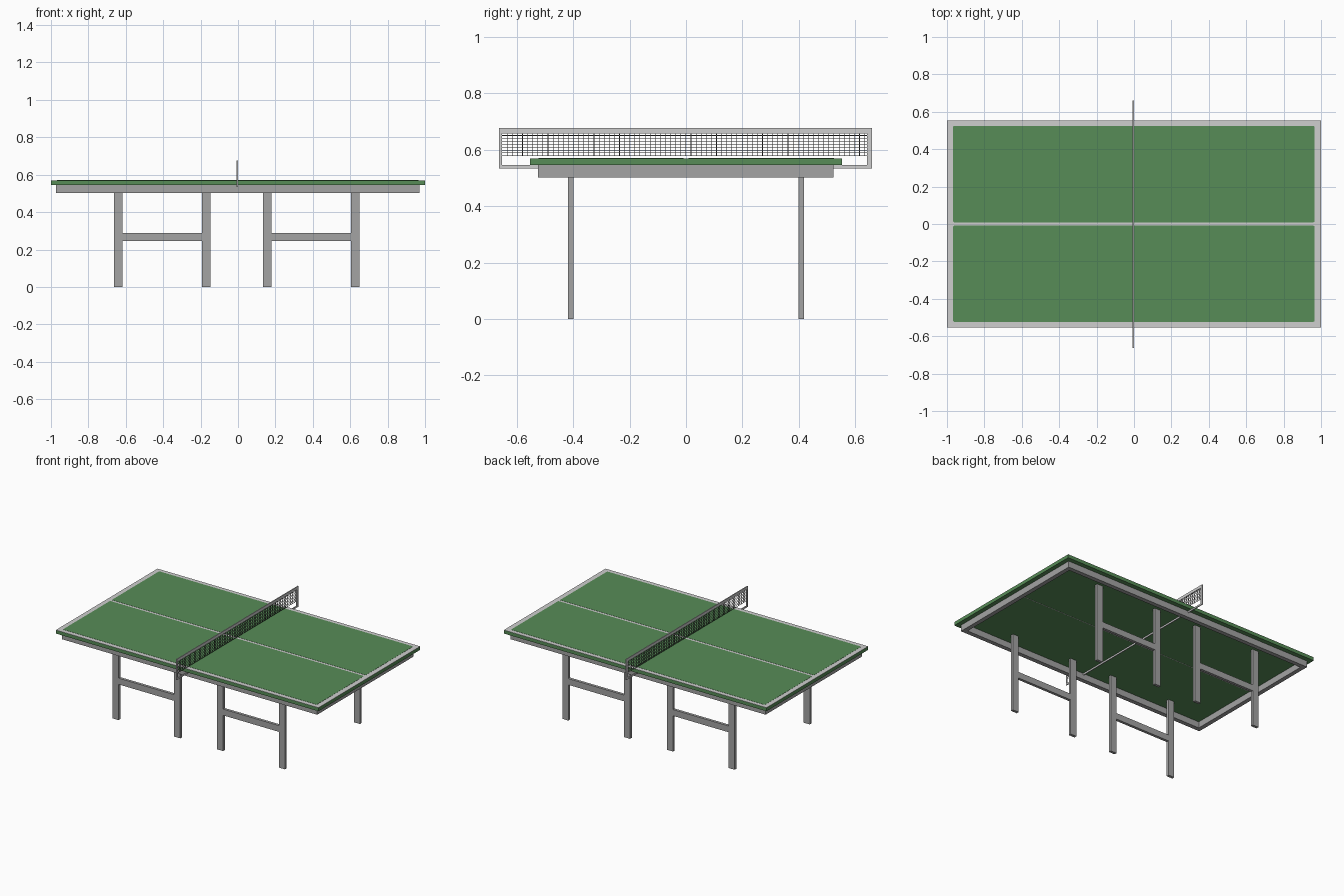
import bpy, bmesh

if "Cube" in bpy.data.objects:
    bpy.data.objects.remove(bpy.data.objects["Cube"])


def material(name, r, g, b):
    m = bpy.data.materials.new(name)
    m.diffuse_color = (r, g, b, 1)
    m.use_nodes = True
    m.node_tree.nodes["Principled BSDF"].inputs["Base Color"].default_value = m.diffuse_color
    return m


GREEN = material("table green", 0.095, 0.265, 0.095)
LINE = material("light grey", 0.62, 0.62, 0.62)
METAL = material("frame grey", 0.37, 0.37, 0.37)
WIRE = material("net dark grey", 0.06, 0.06, 0.06)


def boxes(name, mat, items, bevel=0.0):
    """One object from boxes given as (x0, x1, y0, y1, z0, z1)."""
    bm = bmesh.new()
    for x0, x1, y0, y1, z0, z1 in items:
        vs = bmesh.ops.create_cube(bm, size=1)["verts"]
        for v in vs:
            v.co.x = x1 if v.co.x > 0 else x0
            v.co.y = y1 if v.co.y > 0 else y0
            v.co.z = z1 if v.co.z > 0 else z0
    if bevel:
        upright = [e for e in bm.edges
                   if abs(e.verts[0].co.z - e.verts[1].co.z) > 1e-5]
        bmesh.ops.bevel(bm, geom=upright, offset=bevel, segments=3,
                        profile=0.5, affect='EDGES')
    me = bpy.data.meshes.new(name)
    bm.to_mesh(me)
    bm.free()
    me.materials.append(mat)
    ob = bpy.data.objects.new(name, me)
    bpy.context.collection.objects.link(ob)
    return ob


def ring(a0, a1, b0, b1, ta0, ta1, tb0, tb1):
    """Four rectangles around a frame; walls have their own thickness."""
    return [(a0, a1, b0, b0 + tb0), (a0, a1, b1 - tb1, b1),
            (a0, a0 + ta0, b0 + tb0, b1 - tb1),
            (a1 - ta1, a1, b0 + tb0, b1 - tb1)]


# Table top: green slab, light line layer, two green playing fields
boxes("table_top", GREEN, [(-1, 1, -0.553, 0.553, 0.545, 0.568)])
boxes("boundary_lines", LINE, [(-1, 1, -0.553, 0.553, 0.568, 0.5695)])
boxes("playing_fields", GREEN,
      [(-0.968, 0.966, 0.009, 0.525, 0.5695, 0.5705),
       (-0.968, 0.966, -0.523, -0.009, 0.5695, 0.5705)], bevel=0.008)
boxes("underside_seam", LINE, [(-0.93, 0.93, -0.002, 0.002, 0.544, 0.545)])

# Apron frame under the top
t = 0.03
boxes("apron", METAL, [r + (0.502, 0.545) for r in
                       ring(-0.972, 0.97, -0.524, 0.522, t, t, t, t)])

# H-shaped leg pairs
for side, y in (("front", -0.409), ("back", 0.408)):
    for end, xa, xb in (("left", -0.64, -0.17), ("right", 0.157, 0.627)):
        y0, y1 = y - 0.0095, y + 0.0095
        boxes(f"{side}_{end}_legs", METAL,
              [(x - 0.023, x + 0.023, y0, y1, 0, 0.545) for x in (xa, xb)])
        boxes(f"{side}_{end}_crossbar", METAL,
              [(xa + 0.023, xb - 0.023, y0, y1, 0.246, 0.289)])

# Net frame, running under the table top
cx = -0.004
boxes("net_frame", LINE, [(cx - 0.003, cx + 0.003) + r for r in
                          ring(-0.663, 0.66, 0.534, 0.677, 0.011, 0.018, 0.011, 0.02)])

# Net wires
w = 0.001
rows = [(cx - w, cx + w, -0.653, 0.643, z - w, z + w)
        for z in (0.578 + 0.0103 * i for i in range(8))]
cols = [(cx - w, cx + w, y - w, y + w, 0.577, 0.658)
        for y in (-0.652 + 0.0181 * i for i in range(1, 72))]
boxes("net_rows", WIRE, rows)
boxes("net_columns", WIRE, cols)
